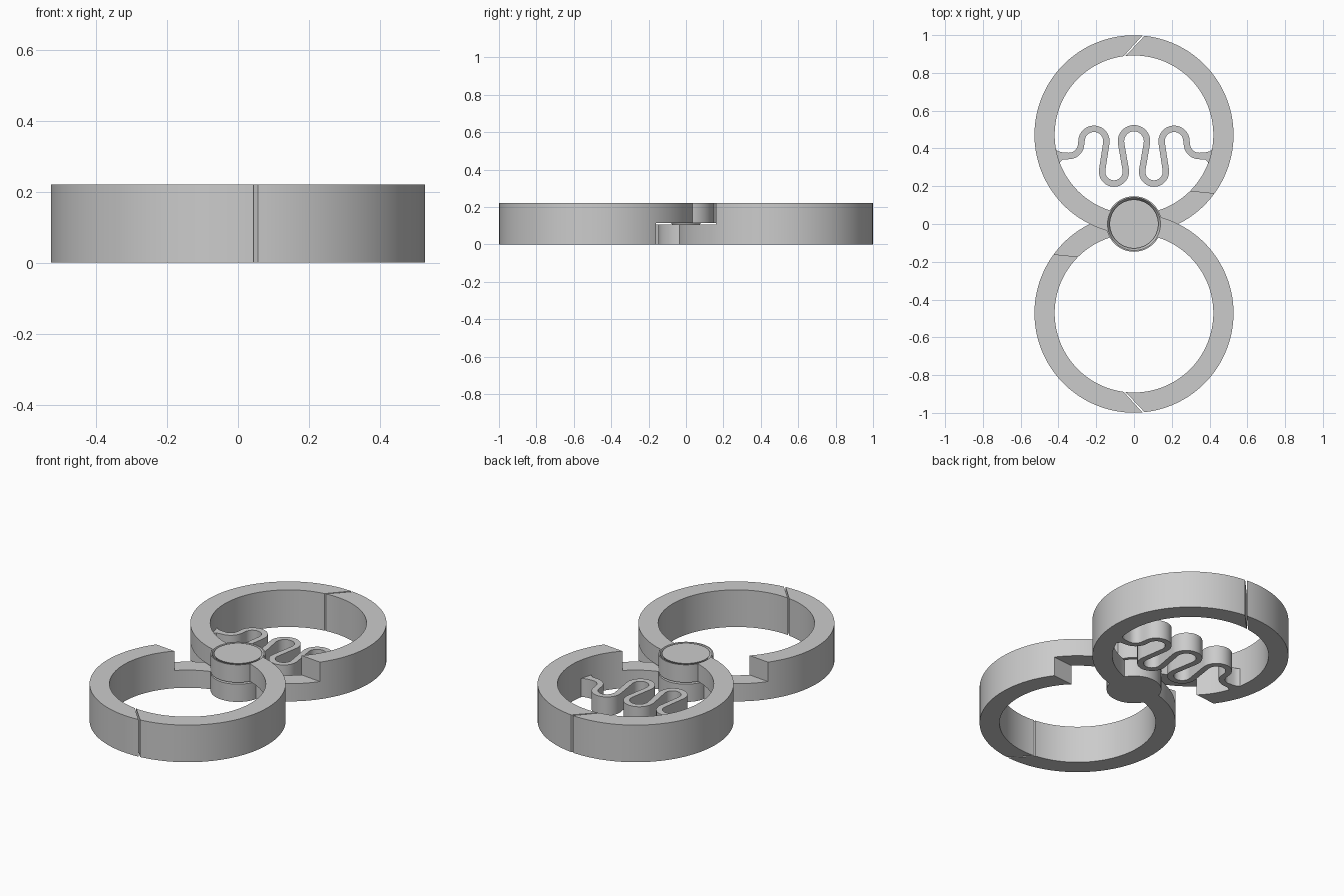
import bpy, bmesh, math
from math import sin, cos, pi

if "Cube" in bpy.data.objects:
    bpy.data.objects.remove(bpy.data.objects["Cube"], do_unlink=True)

HEIGHT, LOW_TOP, UP_BASE = 0.22, 0.105, 0.115   # total height, gap between levers
CENTRE, R_OUT, R_IN = 0.472, 0.527, 0.42        # ring centre offset and radii
HUB = 0.147

grey = bpy.data.materials.new("plain grey")
grey.use_nodes = True
grey.diffuse_color = (0.6, 0.6, 0.6, 1)
grey.node_tree.nodes["Principled BSDF"].inputs["Base Color"].default_value = (0.6, 0.6, 0.6, 1)


def new_object(name, bm):
    bmesh.ops.recalc_face_normals(bm, faces=bm.faces)
    mesh = bpy.data.meshes.new(name)
    bm.to_mesh(mesh)
    bm.free()
    mesh.materials.append(grey)
    obj = bpy.data.objects.new(name, mesh)
    bpy.context.collection.objects.link(obj)
    return obj


def prism(name, outline, z0, z1):
    """Extrude a closed outline between two heights."""
    bm = bmesh.new()
    low = [bm.verts.new((x, y, z0)) for x, y in outline]
    top = [bm.verts.new((x, y, z1)) for x, y in outline]
    bm.faces.new(low)
    bm.faces.new(top)
    for i in range(len(low)):
        j = (i + 1) % len(low)
        bm.faces.new((low[i], low[j], top[j], top[i]))
    return new_object(name, bm)


def cone(name, r0, r1, z0, z1):
    bm = bmesh.new()
    bmesh.ops.create_cone(bm, cap_ends=True, segments=72, radius1=r0, radius2=r1, depth=z1 - z0)
    bmesh.ops.translate(bm, verts=bm.verts, vec=(0, 0, (z0 + z1) / 2))
    return new_object(name, bm)


def arc(side, end, r, a0, a1, n=72):
    """Arc of one ring, angle measured from its far tip towards one side."""
    angles = [a0 + (a1 - a0) * i / n for i in range(n + 1)]
    return [(side * r * sin(a), end * (CENTRE + r * cos(a))) for a in angles]


def combine(obj, tool, operation):
    mod = obj.modifiers.new(operation.lower(), 'BOOLEAN')
    mod.operation, mod.object, mod.solver = operation, tool, 'EXACT'
    bpy.context.view_layer.objects.active = obj
    bpy.ops.object.modifier_apply(modifier=mod.name)
    bpy.data.objects.remove(tool, do_unlink=True)


def smooth(obj):
    bpy.ops.object.select_all(action='DESELECT')
    obj.select_set(True)
    bpy.context.view_layer.objects.active = obj
    bpy.ops.object.shade_smooth_by_angle(angle=math.radians(30))


def half_ring(side, end, cut_low, cut_high):
    """Half ring with a slanted tip and a half-height notch near the pivot."""
    tip_out, tip_in = side * 0.095 + 0.011, -side * 0.12 + 0.012
    stop = pi - 0.05
    outline = arc(side, end, R_OUT, tip_out, stop) + arc(side, end, R_IN, tip_in, stop)[::-1]
    body = prism("half_ring", outline, 0, HEIGHT)
    cut = arc(side, end, 0.57, 2.16, pi + 0.3, 24) + arc(side, end, 0.36, 2.51, pi + 0.3, 24)[::-1]
    combine(body, prism("notch", cut, cut_low, cut_high), 'DIFFERENCE')
    return body


def lever(name, front_side, hub_low, hub_high, cut_low, cut_high):
    obj = cone(name, HUB, HUB, hub_low, hub_high)
    for end in (-1, 1):
        combine(obj, half_ring(-front_side * end, end, cut_low, cut_high), 'UNION')
    return obj


# Two crossing levers
upper = lever("upper_lever", 1, UP_BASE, HEIGHT, -0.1, UP_BASE)
lower = lever("lower_lever", -1, 0, LOW_TOP, LOW_TOP, 0.4)

# Tapered pivot pin in a tapered hole
combine(upper, cone("pin_hole", 0.082, 0.143, 0.11, 0.225), 'DIFFERENCE')
pin = cone("pivot_pin", 0.072, 0.129, LOW_TOP - 0.005, HEIGHT)

# Meandering spring: left half of the centre line, then mirrored


def loop(cx, cy, r, a0, a1, n=16):
    steps = [math.radians(a0 + (a1 - a0) * i / n) for i in range(n + 1)]
    return [(cx + r * cos(a), cy + r * sin(a)) for a in steps]


half = [(-0.425, 0.352), (-0.41, 0.354), (-0.395, 0.357), (-0.38, 0.36)]
half += loop(-0.345, 0.425, 0.065, 270, 350, 8)
half += loop(-0.212, 0.438, 0.066, 180, -10)
half += loop(-0.106, 0.277, 0.063, 170, 370)
half += loop(0, 0.438, 0.069, 190, 90, 10)
path = half + [(-x, y) for x, y in half[-2::-1]]
flare = [0.062, 0.045, 0.028, 0.02]
last = len(path) - 1
left_edge, right_edge = [], []
for i, (x, y) in enumerate(path):
    (ax, ay), (bx, by) = path[max(i - 1, 0)], path[min(i + 1, last)]
    length = math.hypot(bx - ax, by - ay)
    nx, ny = (ay - by) / length, (bx - ax) / length
    near = min(i, last - i)
    w = flare[near] if near < len(flare) else 0.017
    left_edge.append((x + nx * w, y + ny * w))
    right_edge.append((x - nx * w, y - ny * w))
spring = prism("spring", left_edge + right_edge[::-1], 0, 0.11)

for part in (upper, lower, pin, spring):
    smooth(part)
